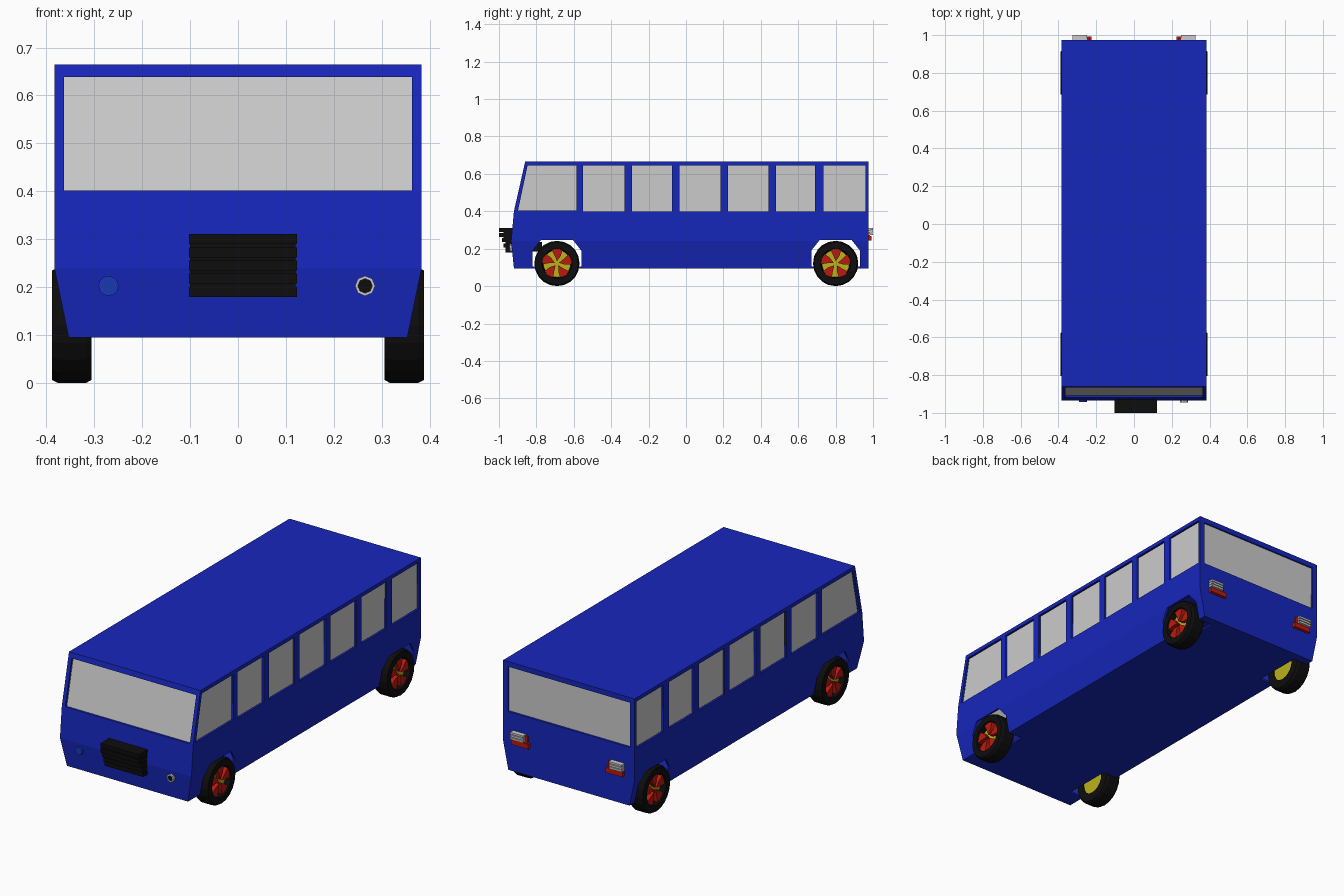
import bpy, bmesh
from math import sin, cos, pi

if "Cube" in bpy.data.objects:
    bpy.data.objects.remove(bpy.data.objects["Cube"])


def material(name, color):
    m = bpy.data.materials.new(name)
    m.diffuse_color = (*color, 1)
    m.use_nodes = True
    m.node_tree.nodes["Principled BSDF"].inputs["Base Color"].default_value = m.diffuse_color
    return m


BLUE = material("blue_paint", (0.008, 0.02, 0.5))
BLACK = material("black_rubber", (0.004, 0.004, 0.004))
RED = material("red_paint", (0.5, 0.01, 0.005))
YELLOW = material("yellow_paint", (0.5, 0.45, 0.01))


def finish(name, bm, mat=None):
    bmesh.ops.recalc_face_normals(bm, faces=bm.faces[:])
    me = bpy.data.meshes.new(name)
    bm.to_mesh(me)
    bm.free()
    ob = bpy.data.objects.new(name, me)
    bpy.context.collection.objects.link(ob)
    if mat:
        me.materials.append(mat)
    return ob


def loft(bm, rings, caps=True, closed=False):
    """Join rings of points into a skin."""
    vs = [[bm.verts.new(p) for p in r] for r in rings]
    pairs = list(zip(vs, vs[1:])) + ([(vs[-1], vs[0])] if closed else [])
    for a, b in pairs:
        for i in range(len(a)):
            j = (i + 1) % len(a)
            bm.faces.new((a[i], a[j], b[j], b[i]))
    if caps and not closed:
        bm.faces.new(vs[0])
        bm.faces.new(vs[-1])


def prism(bm, poly, x0, x1):
    """Extrude a (y, z) outline along x."""
    loft(bm, [[(x, y, z) for y, z in poly] for x in (x0, x1)])


def box(bm, x0, x1, y0, y1, z0, z1):
    prism(bm, [(y0, z0), (y1, z0), (y1, z1), (y0, z1)], x0, x1)


def circle_x(x, r, y, z, n):
    return [(x, y + r * cos(2 * pi * i / n), z + r * sin(2 * pi * i / n)) for i in range(n)]


def circle_y(y, r, x, z, n):
    return [(x + r * cos(2 * pi * i / n), y, z + r * sin(2 * pi * i / n)) for i in range(n)]


# Body shell: stacked rectangles, hollowed
W, T = 0.383, 0.015
levels = [(0.095, 0.353, -0.92), (0.24, W, -0.935), (0.40, W, -0.92), (0.665, W, -0.86)]
bm = bmesh.new()
loft(bm, [[(-w, yf, z), (w, yf, z), (w, 0.975, z), (-w, 0.975, z)] for z, w, yf in levels])
body = finish("body_shell", bm, BLUE)
sol = body.modifiers.new("thickness", "SOLIDIFY")
sol.thickness, sol.offset = T, -1

# Side window outlines
windows = [[(-0.902, 0.405), (-0.585, 0.405), (-0.585, 0.645), (-0.847, 0.645)]]
for a, b in [(-0.55, -0.33), (-0.29, -0.075), (-0.035, 0.185), (0.225, 0.44), (0.48, 0.69), (0.735, 0.96)]:
    windows.append([(a, 0.40), (b, 0.40), (b, 0.645), (a, 0.645)])
windows[0] = [(max(y, -0.898), z) for y, z in windows[0]]

# Wheel arch outline
arch = [(-0.13, 0.05), (-0.13, 0.19), (-0.085, 0.247), (0.085, 0.247), (0.13, 0.19), (0.13, 0.05)]
AXLES = (-0.69, 0.80)

# Openings cut from the shell
bm = bmesh.new()
for s in (-1, 1):
    for w in windows:
        prism(bm, w, s * 0.367, s * 0.45)
    for y in AXLES:
        prism(bm, [(y + a, z) for a, z in arch], s * 0.27, s * 0.45)
box(bm, -0.363, 0.363, -1.0, -0.83, 0.402, 0.638)
box(bm, -0.355, 0.355, 0.95, 1.05, 0.402, 0.638)
cutter = finish("opening_cutter", bm)
cutter.hide_render = True
cutter.display_type = "WIRE"
cut = body.modifiers.new("openings", "BOOLEAN")
cut.object, cut.operation, cut.solver = cutter, "DIFFERENCE", "EXACT"

# Window panes, recessed
bm = bmesh.new()
for s in (-1, 1):
    for w in windows:
        prism(bm, w, s * 0.369, s * 0.372)
finish("side_windows", bm)
bm = bmesh.new()
prism(bm, [(-0.907, 0.40), (-0.904, 0.40), (-0.850, 0.64), (-0.853, 0.64)], -0.363, 0.363)
finish("windscreen", bm)
bm = bmesh.new()
box(bm, -0.356, 0.356, 0.961, 0.964, 0.40, 0.64)
finish("rear_window", bm)

# Wheels: tyre, yellow hub and five red spokes
ZC, N = 0.121, 20
tyre = [(0.305, 0.07), (0.305, 0.114), (0.318, 0.121), (0.375, 0.121), (0.388, 0.114), (0.388, 0.08), (0.35, 0.076)]
for s, side in ((-1, "left"), (1, "right")):
    for y, end in zip(AXLES, ("front", "rear")):
        bm = bmesh.new()
        loft(bm, [circle_x(s * x, r, y, ZC, N) for x, r in tyre], closed=True)
        finish(f"{end}_{side}_tyre", bm, BLACK)
        bm = bmesh.new()
        loft(bm, [circle_x(s * x, r, y, ZC, N) for x, r in ((0.31, 0.074), (0.358, 0.074))])
        finish(f"{end}_{side}_hub", bm, YELLOW)
        bm = bmesh.new()
        for k in range(5):
            a = 2 * pi * k / 5 + 0.3
            wedge = [(0.012, 0), (0.045, -0.45), (0.078, -0.38), (0.08, 0), (0.078, 0.38), (0.045, 0.3)]
            prism(bm, [(y + r * cos(a + d), ZC + r * sin(a + d)) for r, d in wedge], s * 0.355, s * 0.38)
        finish(f"{end}_{side}_spokes", bm, RED)

# Grille: block with protruding slats
bm = bmesh.new()
box(bm, -0.10, 0.12, -0.965, -0.77, 0.185, 0.235)
box(bm, -0.10, 0.12, -0.975, -0.90, 0.235, 0.305)
for i, y in enumerate((-0.965, -0.975, -0.985, -1.0, -1.0)):
    z = 0.18 + i * 0.0275
    box(bm, -0.102, 0.123, y, -0.92, z, z + 0.021)
finish("grille", bm, BLACK)

# Headlights: capped on the left, open ring on the right
bm = bmesh.new()
loft(bm, [circle_y(y, 0.021, -0.27, 0.203, 12) for y in (-0.92, -0.943)])
finish("left_headlight", bm, material("light_blue_paint", (0.01, 0.04, 0.45)))
bm = bmesh.new()
loft(bm, [circle_y(y, r, 0.265, 0.203, 8) for y, r in
          ((-0.92, 0.015), (-0.92, 0.021), (-0.945, 0.021), (-0.945, 0.015))], closed=True)
finish("right_headlight_ring", bm)
bm = bmesh.new()
loft(bm, [circle_y(y, 0.0155, 0.265, 0.203, 8) for y in (-0.92, -0.94)])
finish("right_headlight_lens", bm, BLACK)

# Tail lights: pale slats above a red bar
for s, side in ((-1, "left"), (1, "right")):
    bm = bmesh.new()
    for z in (0.272, 0.286, 0.300):
        box(bm, s * 0.25, s * 0.325, 0.965, 1.0, z, z + 0.010)
    finish(f"{side}_reversing_light", bm)
    bm = bmesh.new()
    box(bm, s * 0.225, s * 0.325, 0.965, 0.992, 0.243, 0.268)
    box(bm, s * 0.235, s * 0.32, 0.965, 0.985, 0.268, 0.305)
    finish(f"{side}_tail_light", bm, RED)
